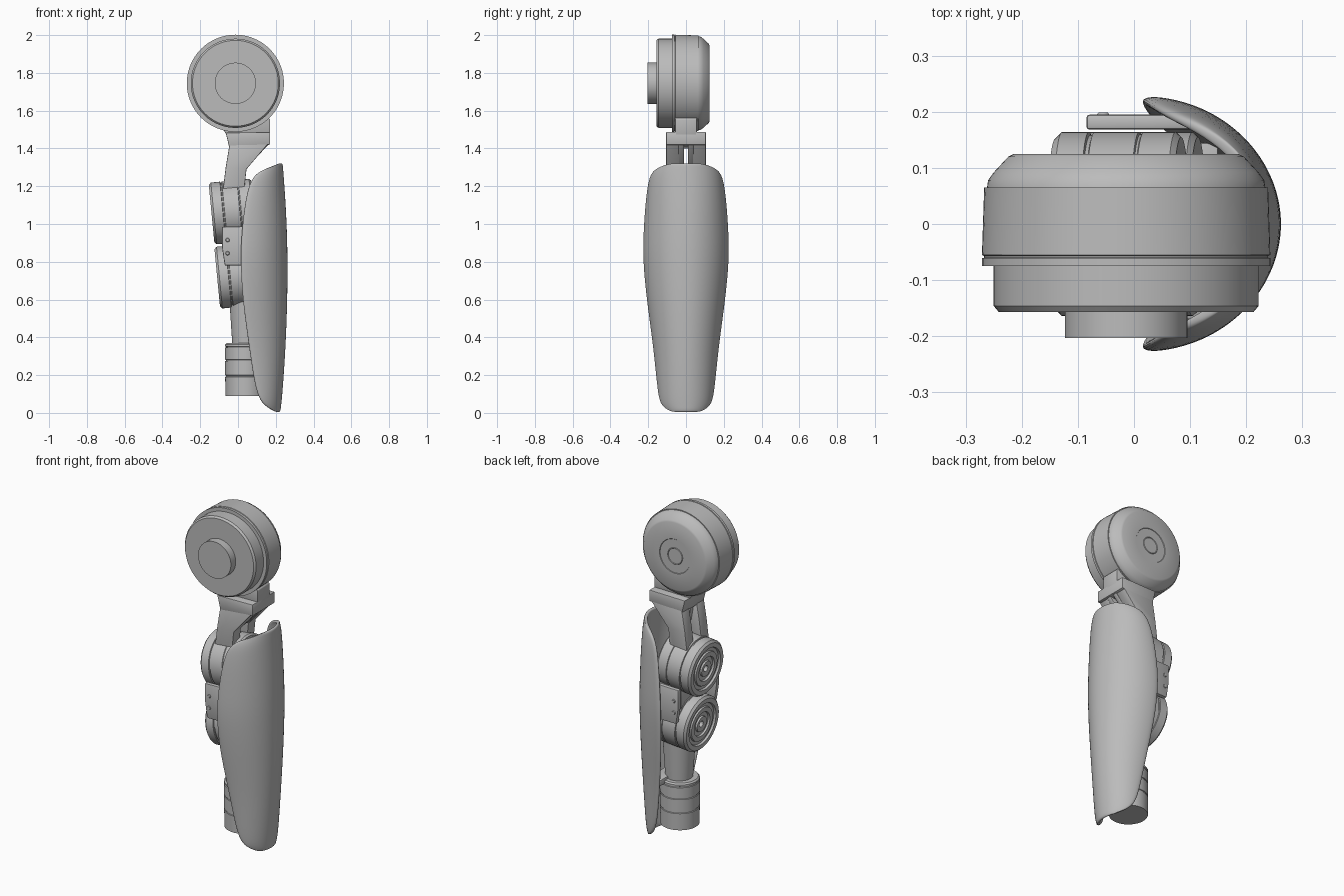
import bpy, bmesh
from math import sin, cos, pi, radians
from mathutils import Vector

if "Cube" in bpy.data.objects:
    bpy.data.objects.remove(bpy.data.objects["Cube"])

grey = bpy.data.materials.new("plain_grey")
grey.use_nodes = True
grey.diffuse_color = (0.5, 0.5, 0.5, 1)
grey.node_tree.nodes["Principled BSDF"].inputs["Base Color"].default_value = (0.5, 0.5, 0.5, 1)


def activate(ob):
    bpy.ops.object.select_all(action='DESELECT')
    ob.select_set(True)
    bpy.context.view_layer.objects.active = ob


def finish(name, bm, fix=True, bevel=0):
    """Turn a bmesh into a named, shaded object."""
    if fix:
        bmesh.ops.recalc_face_normals(bm, faces=bm.faces)
    me = bpy.data.meshes.new(name)
    bm.to_mesh(me)
    bm.free()
    me.materials.append(grey)
    ob = bpy.data.objects.new(name, me)
    bpy.context.collection.objects.link(ob)
    activate(ob)
    if bevel:
        mod = ob.modifiers.new("bevel", 'BEVEL')
        mod.width, mod.segments = bevel, 2
        bpy.ops.object.modifier_apply(modifier=mod.name)
    bpy.ops.object.shade_smooth_by_angle(angle=radians(30))
    return ob


def lathe(name, profile, origin, axis=(0, 0, 1), seg=64):
    """Spin (radius, height) points round an axis."""
    bm = bmesh.new()
    rings = []
    for r, h in profile:
        if r == 0:
            rings.append([bm.verts.new((0, 0, h))] * seg)
        else:
            rings.append([bm.verts.new((r * cos(2 * pi * i / seg), r * sin(2 * pi * i / seg), h))
                          for i in range(seg)])
    for a, b in zip(rings, rings[1:]):
        for i in range(seg):
            k = (i + 1) % seg
            bm.faces.new(list(dict.fromkeys((a[i], a[k], b[k], b[i]))))
    ob = finish(name, bm)
    ob.rotation_euler = Vector(axis).to_track_quat('Z', 'Y').to_euler()
    ob.location = origin
    return ob


def slab(name, outline, y0, y1, bevel=0.004):
    """Extrude an (x, z) outline along y."""
    bm = bmesh.new()
    face = bm.faces.new([bm.verts.new((x, y0, z)) for x, z in outline])
    new = bmesh.ops.extrude_face_region(bm, geom=[face])["geom"]
    bmesh.ops.translate(bm, vec=(0, y1 - y0, 0),
                        verts=[v for v in new if isinstance(v, bmesh.types.BMVert)])
    return finish(name, bm, bevel=bevel)


def box(name, x0, x1, y0, y1, z0, z1, bevel=0.004):
    return slab(name, [(x0, z0), (x1, z0), (x1, z1), (x0, z1)], y0, y1, bevel)


# Large upper drum with its front knob; heights run towards the front
lathe("upper_drum", [
    (0, -.122), (.045, -.122), (.047, -.125), (.05, -.122), (.1, -.122), (.102, -.125),
    (.2, -.125), (.21, -.12), (.236, -.092), (.246, -.078), (.248, -.065), (.253, -.065),
    (.257, .055), (.253, .057), (.253, .06), (.257, .061), (.257, .075),
    (.236, .075), (.236, .146), (.227, .157), (.109, .157), (.109, .203), (0, .203)],
    (-.014, 0, 1.745), (0, -1, 0), 96)

# Neck under the drum
slab("neck_stem", [(-.09, 1.52), (-.03, 1.6), (.12, 1.6), (.17, 1.555), (.17, 1.47), (-.06, 1.47)],
     -.058, .058)
slab("neck_block", [(-.065, 1.483), (.17, 1.487), (.17, 1.42), (-.045, 1.4)], -.105, .105)

# Fork legs reaching into the upper joint
for side, s in (("front", -1), ("back", 1)):
    slab(side + "_fork_leg",
         [(-.045, 1.42), (.16, 1.425), (.045, 1.29), (.035, 1.2), (-.02, 1.1), (-.08, 1.18),
          (-.065, 1.3)], s * .035, s * .105)
    slab(side + "_fork_rib", [(-.03, 1.42), (.165, 1.425), (.05, 1.3), (-.01, 1.3)],
         s * .01, s * .04)

# Two tilted joint drums with ringed faces
joint = [(0, -.05), (.018, -.05), (.018, -.008), (.03, -.004), (.045, -.004), (.047, -.014),
         (.07, -.014), (.073, -.003), (.1, -.003), (.103, -.012), (.122, -.012), (.126, 0),
         (.152, 0), (.164, -.012), (.164, -.06), (.158, -.062), (.158, -.068), (.164, -.07),
         (.164, -.15), (.16, -.152), (.16, -.156), (.164, -.158), (.164, -.215), (.155, -.225),
         (0, -.225)]
tilt = radians(5.5)
for name, x, z in (("upper_joint", -.14, 1.055), ("lower_joint", -.11, .715)):
    lathe(name, joint, (x, 0, z), (-cos(tilt), 0, -sin(tilt)))

# Link plates with bolts joining the two drums
box("link_core", -.05, .09, -.12, .12, .8, .98)
for side, s in (("front", -1), ("back", 1)):
    slab(side + "_link_plate",
         [(-.07, .78), (.13, .78), (.13, .99), (-.085, .985), (-.085, .88)],
         s * .168, s * .195, .006)
    for n, z in (("upper", .915), ("lower", .845)):
        lathe(f"{side}_{n}_bolt", [(0, .004), (.008, .004), (.011, 0), (0, 0)],
              (-.055, s * .195, z), (0, s, 0), 16)

# Shank and banded ankle
lathe("shank", [(0, .62), (.092, .62), (.075, .36), (0, .36)], (.045, 0, 0))
lathe("ankle", [(0, .37), (.1, .37), (.108, .362), (.108, .352), (.104, .35), (.104, .347),
                (.108, .345), (.108, .282), (.104, .28), (.104, .276), (.108, .274), (.108, .2),
                (.104, .198), (.104, .192), (.108, .19), (.106, .09), (0, .09)], (.04, 0, 0))
box("shell_bracket", .07, .15, -.145, .145, .35, .385)

# Curved outer shell: z, edge x, outermost x, half width, half opening angle
rows = [(1.323, .08, .236, .18, 26), (1.305, .08, .238, .183, 52), (1.275, .075, .241, .19, 82),
        (1.21, .057, .246, .205, 90), (1.1, .035, .254, .218, 90), (.95, .018, .261, .228, 90),
        (.81, .012, .264, .231, 90), (.6, .022, .263, .211, 90), (.34, .06, .253, .173, 90),
        (.1, .09, .236, .152, 88), (.035, .09, .228, .147, 68), (.002, .09, .225, .143, 32)]
bm = bmesh.new()
cols = 16
grid = []
for z, edge, far, half, span in rows:
    angles = [radians(span) * (2 * i / cols - 1) for i in range(cols + 1)]
    grid.append([bm.verts.new((edge + (far - edge) * cos(a), half * sin(a), z)) for a in angles])
for a, b in zip(grid, grid[1:]):
    for i in range(cols):
        bm.faces.new((a[i], b[i], b[i + 1], a[i + 1]))
shell = finish("outer_shell", bm, fix=False)
thick = shell.modifiers.new("thickness", 'SOLIDIFY')
thick.thickness, thick.offset = .02, -1
soft = shell.modifiers.new("smooth", 'SUBSURF')
soft.levels = soft.render_levels = 2
for mod in (thick, soft):
    bpy.ops.object.modifier_apply(modifier=mod.name)
bpy.ops.object.shade_smooth_by_angle(angle=radians(40))
